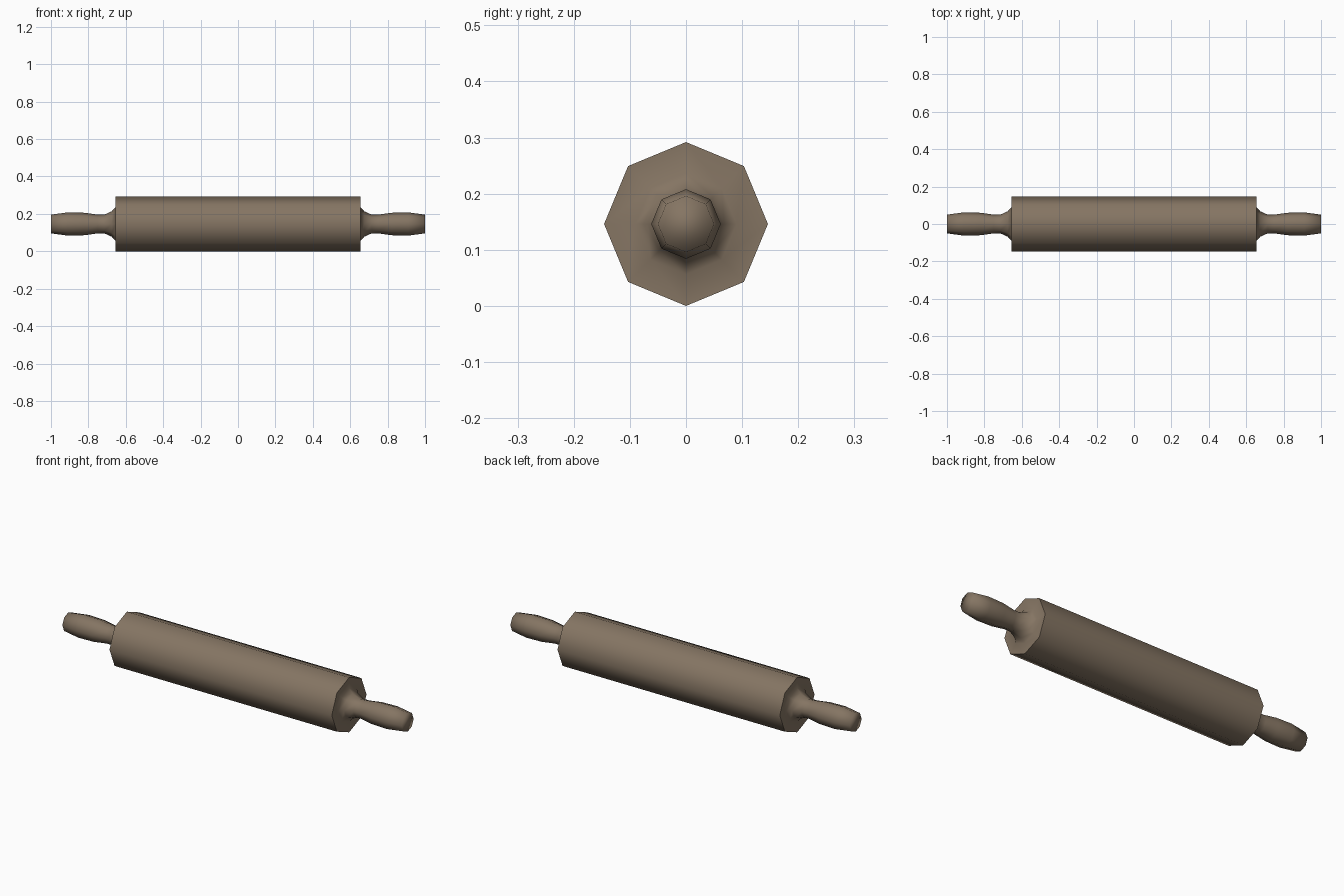
import bpy, bmesh, math

if "Cube" in bpy.data.objects:
    bpy.data.objects.remove(bpy.data.objects["Cube"])

SIDES = 8
RADIUS = 0.146

# Half profile (x, radius) from the barrel rim out to the handle tip
half = [(0.655, RADIUS), (0.655, 0.09), (0.675, 0.068), (0.715, 0.05),
        (0.75, 0.05), (0.82, 0.06), (0.91, 0.062), (1.0, 0.05)]
profile = [(-x, r) for x, r in reversed(half)] + half

wood = bpy.data.materials.new("brown wood")
wood.diffuse_color = (0.235, 0.178, 0.125, 1)
wood.use_nodes = True
wood.node_tree.nodes["Principled BSDF"].inputs["Base Color"].default_value = wood.diffuse_color

# Turned barrel with both handles, lathed around the x axis
bm = bmesh.new()
rings = []
for x, r in profile:
    ring = []
    for i in range(SIDES):
        a = 2 * math.pi * i / SIDES
        ring.append(bm.verts.new((x, r * math.sin(a), RADIUS + r * math.cos(a))))
    rings.append(ring)
for a, b in zip(rings, rings[1:]):
    for i in range(SIDES):
        j = (i + 1) % SIDES
        bm.faces.new((a[i], a[j], b[j], b[i]))

# Flat handle tips
bm.faces.new(rings[0])
bm.faces.new(rings[-1])
bmesh.ops.recalc_face_normals(bm, faces=bm.faces)

mesh = bpy.data.meshes.new("rolling_pin")
bm.to_mesh(mesh)
bm.free()
mesh.materials.append(wood)
pin = bpy.data.objects.new("rolling_pin", mesh)
bpy.context.collection.objects.link(pin)

# Smooth wood with only the barrel rims kept sharp
bpy.context.view_layer.objects.active = pin
pin.select_set(True)
bpy.ops.object.shade_smooth_by_angle(angle=math.radians(86))
